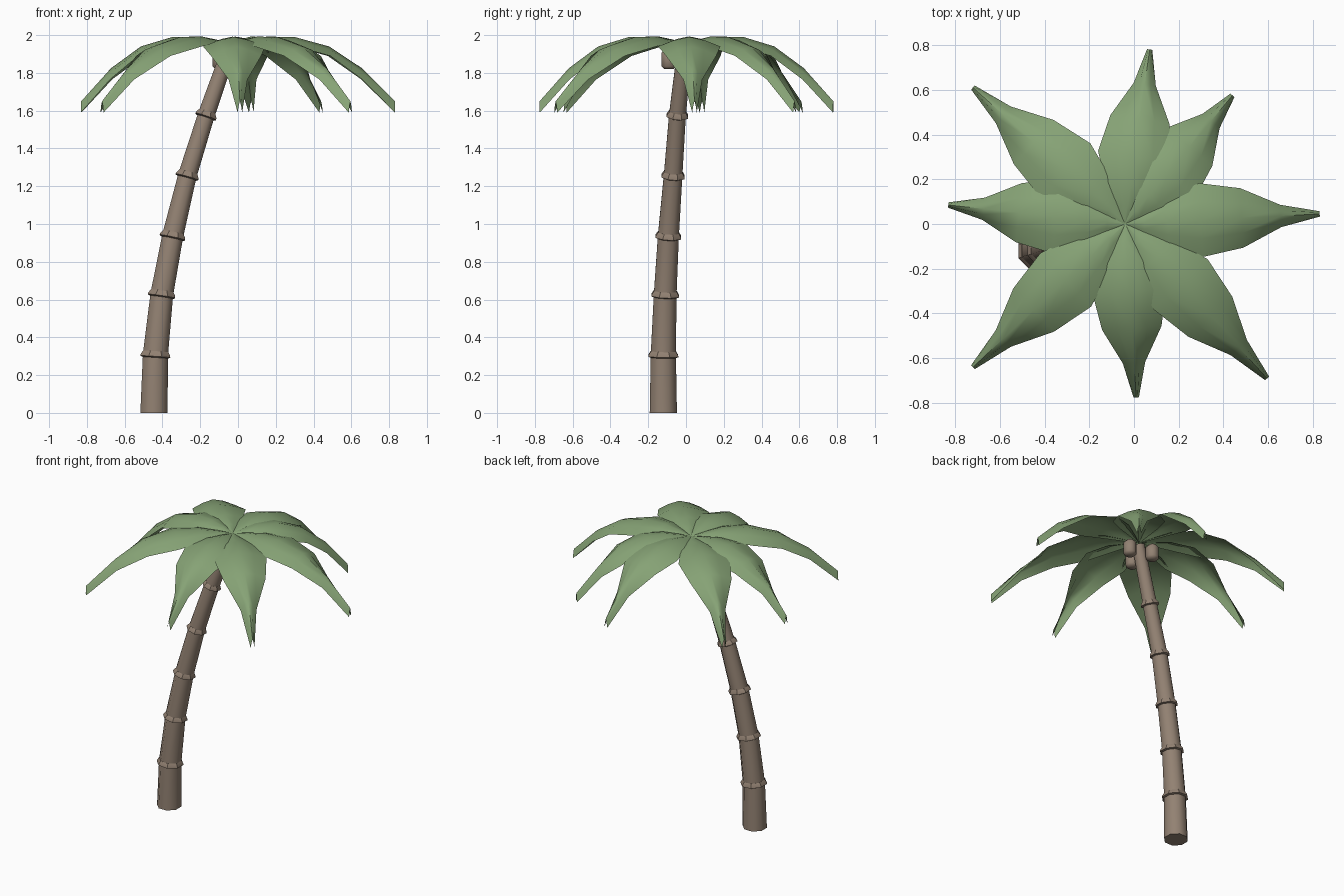
import bpy, bmesh, math
from mathutils import Vector

cube = bpy.data.objects.get("Cube")
if cube:
    bpy.data.objects.remove(cube, do_unlink=True)


def make_material(name, rgb):
    mat = bpy.data.materials.new(name)
    mat.use_nodes = True
    mat.diffuse_color = (*rgb, 1)
    bsdf = mat.node_tree.nodes["Principled BSDF"]
    bsdf.inputs["Base Color"].default_value = (*rgb, 1)
    bsdf.inputs["Roughness"].default_value = 0.9
    return mat


leaf_green = make_material("leaf green", (0.24, 0.365, 0.18))
bark_brown = make_material("bark brown", (0.29, 0.222, 0.17))


def finish(name, bm, mat, angle):
    """Turn a bmesh into a shaded object."""
    mesh = bpy.data.meshes.new(name)
    bm.to_mesh(mesh)
    bm.free()
    mesh.materials.append(mat)
    obj = bpy.data.objects.new(name, mesh)
    bpy.context.collection.objects.link(obj)
    bpy.ops.object.select_all(action="DESELECT")
    obj.select_set(True)
    bpy.context.view_layer.objects.active = obj
    bpy.ops.object.shade_smooth_by_angle(angle=math.radians(angle))
    return obj


def loft(name, stations, mat, angle, sides=8):
    """Skin circles given as (centre, axis, radius), closed at both ends."""
    bm = bmesh.new()
    rings = []
    for centre, axis, radius in stations:
        turn = Vector((0, 0, 1)).rotation_difference(axis)
        ring = []
        for i in range(sides):
            a = math.tau * (i + 0.5) / sides
            ring.append(bm.verts.new(centre + turn @ Vector(
                (radius * math.cos(a), radius * math.sin(a), 0))))
        rings.append(ring)
    for low, high in zip(rings, rings[1:]):
        for i in range(sides):
            j = (i + 1) % sides
            bm.faces.new((low[i], low[j], high[j], high[i]))
    bm.faces.new(rings[0][::-1])
    bm.faces.new(rings[-1])
    return finish(name, bm, mat, angle)


# Leaning, tapering trunk: (x, y, z, radius)
path = [
    (-0.445, -0.12, 0.0, 0.078),
    (-0.437, -0.12, 0.31, 0.072),
    (-0.403, -0.11, 0.63, 0.065),
    (-0.345, -0.093, 0.94, 0.060),
    (-0.267, -0.068, 1.26, 0.053),
    (-0.167, -0.045, 1.58, 0.048),
    (-0.04, -0.005, 1.94, 0.042),
]
points = [Vector(p[:3]) for p in path]
axes = []
for i in range(len(points)):
    before, after = points[max(i - 1, 0)], points[min(i + 1, len(points) - 1)]
    axes.append((after - before).normalized())
axes[0] = Vector((0, 0, 1))
stations = [(p, a, row[3]) for p, a, row in zip(points, axes, path)]
loft("trunk", stations, bark_brown, 50)

# Flared collar at every trunk joint
for n, (centre, axis, radius) in enumerate(stations[1:-1], 1):
    loft(f"trunk_ring_{n}", [
        (centre - axis * 0.018, axis, radius),
        (centre - axis * 0.012, axis, radius + 0.014),
        (centre - axis * 0.004, axis, radius + 0.013),
        (centre + axis * 0.016, axis, radius),
    ], bark_brown, 30)

# Blunt rounded coconuts under the crown
up = Vector((0, 0, 1))
for n, (x, y) in enumerate([(-0.095, 0.065), (-0.06, -0.09), (0.05, 0.02)], 1):
    profile = [(1.82, 0.028), (1.835, 0.043), (1.905, 0.043), (1.925, 0.026)]
    loft(f"coconut_{n}", [(Vector((x, y, z)), up, r) for z, r in profile],
         bark_brown, 50)

# Leaf sections: (distance along, half width, ridge height, edge drop)
sections = [
    (0.0, 0.004, 1.955, 0.004),
    (0.10, 0.055, 1.975, 0.02),
    (0.22, 0.115, 1.992, 0.035),
    (0.39, 0.165, 1.99, 0.05),
    (0.60, 0.133, 1.94, 0.05),
    (0.80, 0.05, 1.825, 0.06),
    (1.0, 0.012, 1.65, 0.06),
]
crown = Vector((-0.04, 0, 0))


def make_leaf(name, tip):
    """Arched leaf folded down on both sides of its ridge."""
    reach = Vector((*tip, 0)) - crown
    side = Vector((-reach.y, reach.x, 0)).normalized()
    bm = bmesh.new()
    rows = []
    for t, width, ridge, drop in sections:
        mid = crown + reach * t
        rows.append([bm.verts.new(mid + side * width * s
                                  + up * (ridge - drop * abs(s) ** 1.5))
                     for s in (-1, -0.5, 0, 0.5, 1)])
    for a, b in zip(rows, rows[1:]):
        for i in range(4):
            bm.faces.new((a[i], b[i], b[i + 1], a[i + 1]))
    finish(name, bm, leaf_green, 60)


tips = [(0.83, 0.045), (0.44, 0.575), (0.07, 0.78), (-0.72, 0.61),
        (-0.83, 0.085), (-0.72, -0.64), (0.01, -0.775), (0.595, -0.69)]
for n, tip in enumerate(tips, 1):
    make_leaf(f"leaf_{n}", tip)
